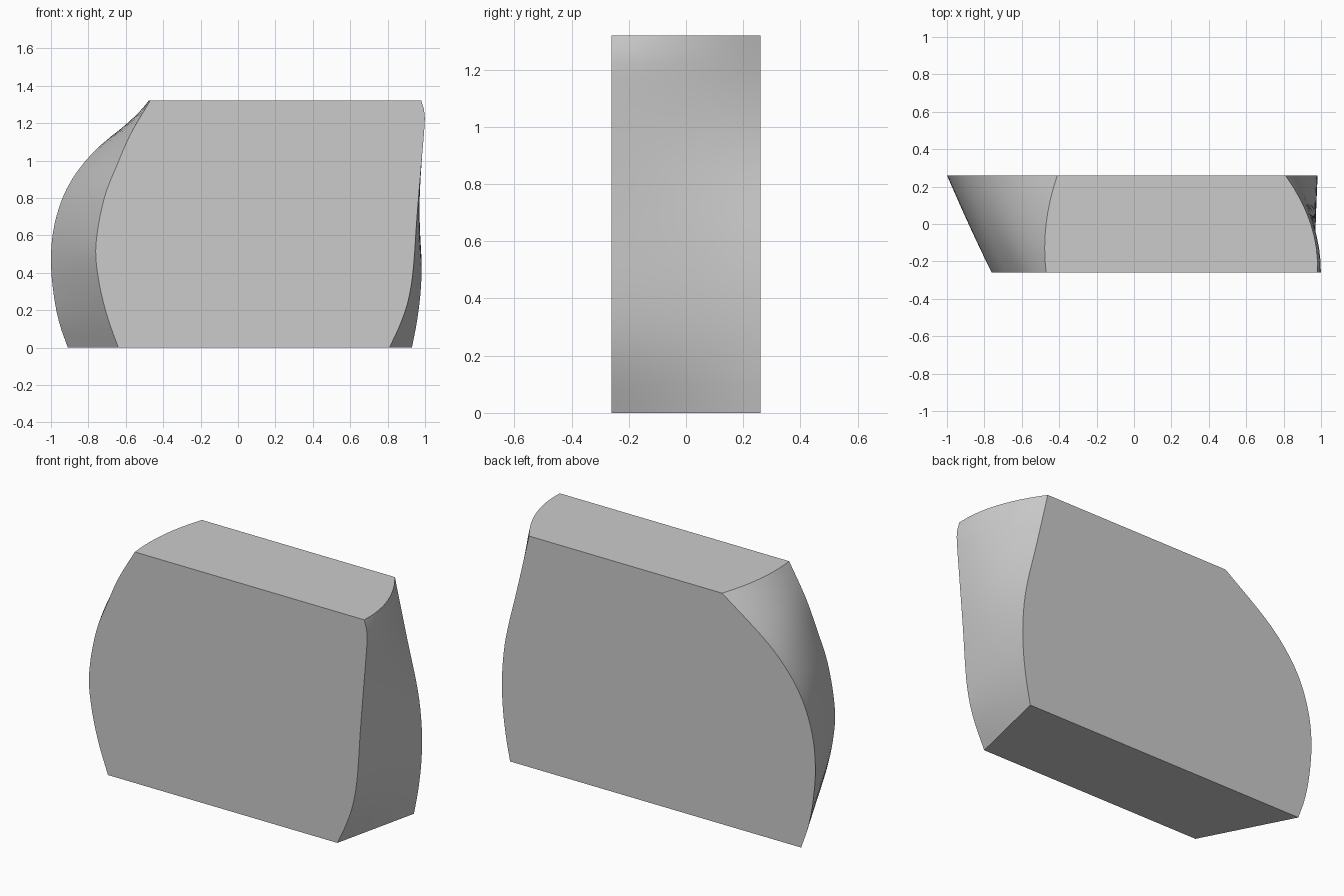
import bpy
import bmesh
import math

# Remove the default object
cube = bpy.data.objects.get("Cube")
if cube:
    bpy.data.objects.remove(cube, do_unlink=True)

HEIGHT, HALF_DEPTH = 1.32, 0.26
LEVELS, SLICES = 28, 8

# Side edge curves of the front and back faces, as (height, x)
FRONT_LOW_X = [(0, -0.64), (0.17, -0.70), (0.36, -0.745), (0.54, -0.76), (0.8, -0.715),
               (0.98, -0.645), (1.14, -0.575), (HEIGHT, -0.47)]
BACK_LOW_X = [(0, -0.91), (0.13, -0.955), (0.28, -0.985), (0.47, -1.0), (0.65, -0.983),
              (0.83, -0.925), (0.98, -0.83), (1.12, -0.69), (HEIGHT, -0.41)]
FRONT_HIGH_X = [(0, 0.81), (0.13, 0.87), (0.25, 0.91), (0.4, 0.935), (0.7, 0.957),
                (1.0, 0.982), (1.2, 0.998), (1.26, 0.997), (HEIGHT, 0.98)]
BACK_HIGH_X = [(0, 0.93), (0.14, 0.957), (0.32, 0.978), (0.5, 0.98), (0.7, 0.957),
               (1.0, 0.885), (HEIGHT, 0.81)]


def curve_x(points, z):
    """Smooth cubic interpolation of x along the height."""
    last = len(points) - 1

    def slope(i):
        a, b = points[max(i - 1, 0)], points[min(i + 1, last)]
        return (b[1] - a[1]) / (b[0] - a[0])

    i = next((k for k in range(last) if z <= points[k + 1][0]), last - 1)
    (z0, x0), (z1, x1) = points[i], points[i + 1]
    h = z1 - z0
    t = (z - z0) / h
    s = 1 - t
    return (s * s * (1 + 2 * t) * x0 + t * t * (3 - 2 * t) * x1
            + h * t * s * (s * slope(i) - t * slope(i + 1)))


def edge_x(front, back, bow, z, v):
    """Blend from front to back, bowing outward more towards the top."""
    rise = (z / HEIGHT) ** 2
    return (1 - v) * curve_x(front, z) + v * curve_x(back, z) + bow * rise * 4 * v * (1 - v)


# Body: closed outlines lofted from front to back
bm = bmesh.new()
heights = [HEIGHT * i / LEVELS for i in range(LEVELS + 1)]
rings = []
for j in range(SLICES + 1):
    v = j / SLICES
    y = HALF_DEPTH * (2 * v - 1)
    low = [(edge_x(FRONT_LOW_X, BACK_LOW_X, -0.03, z, v), y, z) for z in heights]
    high = [(edge_x(FRONT_HIGH_X, BACK_HIGH_X, 0.05, z, v), y, z) for z in reversed(heights)]
    rings.append([bm.verts.new(co) for co in low + high])

count = len(rings[0])
for a, b in zip(rings, rings[1:]):
    for i in range(count):
        k = (i + 1) % count
        bm.faces.new((a[i], a[k], b[k], b[i]))
bm.faces.new(rings[0])
bm.faces.new(rings[-1])
bmesh.ops.recalc_face_normals(bm, faces=bm.faces)

mesh = bpy.data.meshes.new("curved_block")
bm.to_mesh(mesh)
bm.free()
body = bpy.data.objects.new("curved_block", mesh)
bpy.context.scene.collection.objects.link(body)

# Plain grey material
grey = bpy.data.materials.new("light_grey")
grey.use_nodes = True
colour = (0.6, 0.6, 0.6, 1)
grey.diffuse_color = colour
grey.node_tree.nodes["Principled BSDF"].inputs["Base Color"].default_value = colour
mesh.materials.append(grey)

# Smooth sides with crisp rims
bpy.context.view_layer.objects.active = body
body.select_set(True)
bpy.ops.object.shade_smooth_by_angle(angle=math.radians(30))
